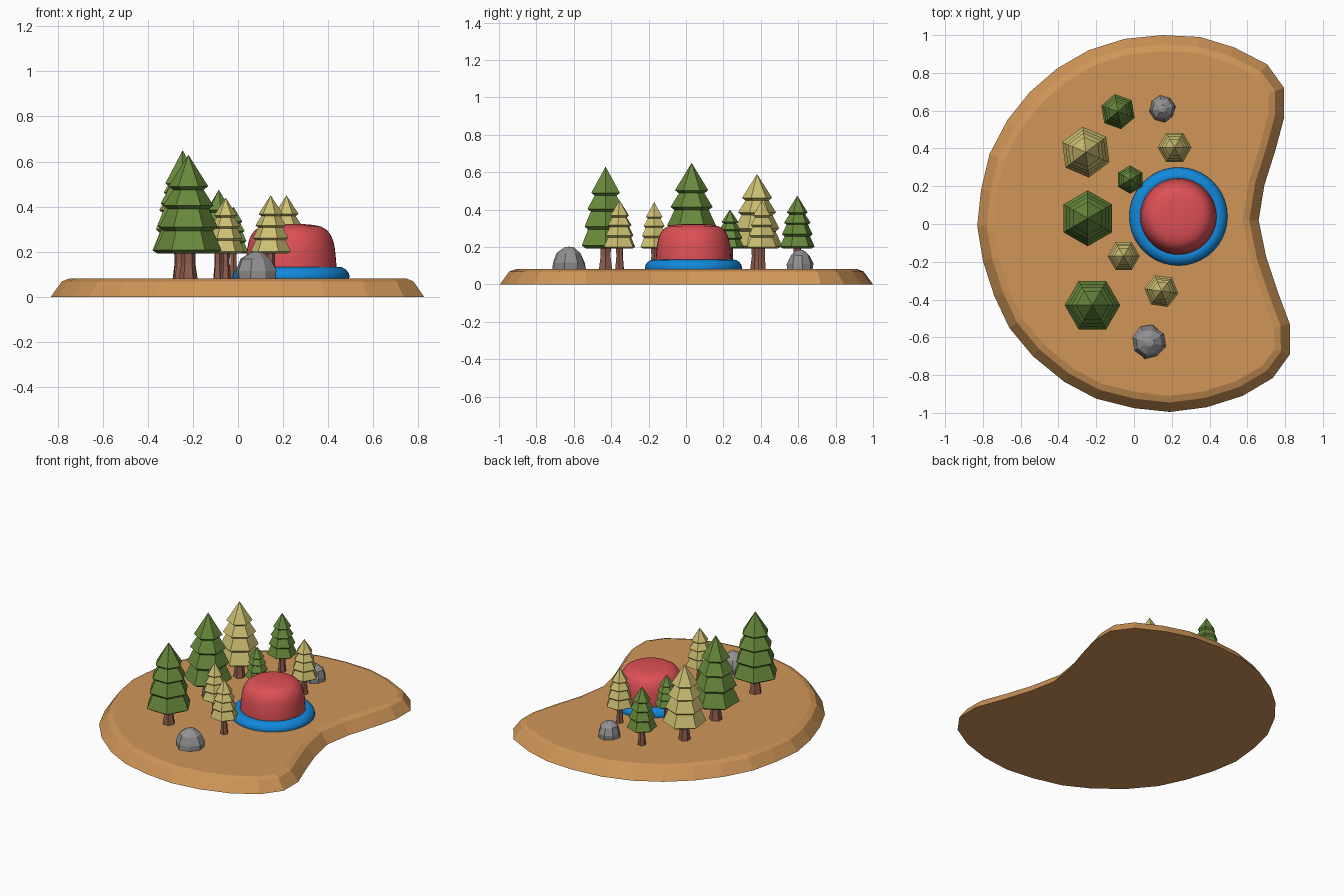
import bpy, bmesh, math, random
from mathutils import Vector

if "Cube" in bpy.data.objects:
    bpy.data.objects.remove(bpy.data.objects["Cube"])

random.seed(4)


def material(name, r, g, b):
    m = bpy.data.materials.new(name)
    lin = [((c / 255 + 0.055) / 1.055) ** 2.4 for c in (r, g, b)]
    m.diffuse_color = (*lin, 1)
    m.use_nodes = True
    m.node_tree.nodes["Principled BSDF"].inputs["Base Color"].default_value = m.diffuse_color
    return m


TAN = material("sandy earth", 208, 150, 88)
GREEN = material("dark green", 104, 138, 60)
YELLOW = material("dry yellow", 205, 192, 114)
BARK = material("bark brown", 142, 92, 78)
RED = material("red", 221, 80, 86)
BLUE = material("blue", 18, 136, 218)
GREY = material("stone grey", 146, 146, 148)


def from_rings(name, rings, mat, smooth=False):
    """Skin a stack of equal-length point rings and cap both ends."""
    bm = bmesh.new()
    loops = [[bm.verts.new(p) for p in ring] for ring in rings]
    for a, b in zip(loops, loops[1:]):
        n = len(a)
        for i in range(n):
            j = (i + 1) % n
            bm.faces.new((a[i], a[j], b[j], b[i]))
    bm.faces.new(loops[0])
    bm.faces.new(loops[-1])
    bmesh.ops.remove_doubles(bm, verts=bm.verts, dist=1e-5)
    bmesh.ops.recalc_face_normals(bm, faces=bm.faces)
    me = bpy.data.meshes.new(name)
    bm.to_mesh(me)
    bm.free()
    me.materials.append(mat)
    ob = bpy.data.objects.new(name, me)
    bpy.context.collection.objects.link(ob)
    if smooth:
        bpy.ops.object.select_all(action='DESELECT')
        ob.select_set(True)
        bpy.context.view_layer.objects.active = ob
        bpy.ops.object.shade_smooth_by_angle(angle=math.radians(40))
    return ob


def lathe(name, x, y, profile, sides, mat, turn=0, smooth=False, jitter=0):
    rings = []
    for r, z in profile:
        ring = []
        for i in range(sides):
            a = math.radians(turn) + math.tau * i / sides
            k = r * (1 + random.uniform(-jitter, jitter))
            dz = random.uniform(-jitter, jitter) * r * 0.7
            ring.append((x + k * math.cos(a), y + k * math.sin(a), z + dz))
        rings.append(ring)
    return from_rings(name, rings, mat, smooth)


# Kidney-shaped ground slab with a sloped, softened rim
outline = [Vector(p) for p in [
    (.15, 1), (.35, .99), (.53, .935), (.705, .845), (.795, .72), (.795, .565),
    (.75, .395), (.69, .205), (.66, .02), (.70, -.175), (.76, -.355),
    (.825, -.53), (.825, -.69), (.735, -.815), (.575, -.91), (.385, -.97),
    (.19, -.995), (0, -.975), (-.2, -.925), (-.37, -.835), (-.535, -.70),
    (-.66, -.55), (-.74, -.38), (-.80, -.195), (-.83, -.01), (-.81, .18),
    (-.765, .37), (-.67, .55), (-.55, .70), (-.405, .825), (-.24, .92),
    (-.05, .98)]]


def inset(points, d, z):
    out = []
    n = len(points)
    for i, p in enumerate(points):
        t = (points[(i + 1) % n] - points[i - 1]).normalized()
        out.append((p.x + t.y * d, p.y - t.x * d, z))
    return out


from_rings("ground", [inset(outline, 0, 0), inset(outline, .05, .069),
                      inset(outline, .085, .082)], TAN)

# Round blue ring and red dome
CX, CY = .235, .04
lathe("blue_ring", CX, CY, [(.255, .075), (.26, .088), (.256, .105), (.244, .121),
      (.226, .131), (.208, .133), (.19, .125), (.18, .1)], 40, BLUE, smooth=True)
lathe("red_dome", CX, CY, [(.198, .08), (.202, .13), (.199, .17), (.195, .21),
      (.188, .245), (.177, .273), (.160, .296), (.135, .311), (.1, .319),
      (.05, .323), (0, .324)], 40, RED, smooth=True)

# Layered six-sided conifers: x, y, radius, top height, turn, colour
trees = [
    (-.245, .03, .148, .65, 30, GREEN), (-.22, -.43, .147, .63, 0, GREEN),
    (-.255, .38, .135, .59, 37, YELLOW), (-.085, .595, .094, .475, 40, GREEN),
    (.215, .405, .089, .45, 0, YELLOW), (-.02, .235, .075, .40, 30, GREEN),
    (-.055, -.17, .085, .44, 0, YELLOW), (.145, -.355, .09, .45, -8, YELLOW)]
tiers = [(.82, 0), (1, .035), (.74, .23), (.88, .27), (.62, .45), (.76, .485),
         (.46, .645), (.6, .68), (0, 1)]
for n, (x, y, r, top, turn, mat) in enumerate(trees, 1):
    low = .192
    lathe(f"foliage_{n}", x, y, [(k * r, low + t * (top - low)) for k, t in tiers],
          6, mat, turn)
    lathe(f"trunk_{n}", x, y, [(.28 * r, .078), (.21 * r, .15), (.23 * r, .215)],
          6, BARK, turn)

# Faceted boulders
for n, (x, y, r, h, turn) in enumerate([(.15, .61, .073, .105, 10),
                                        (.08, -.625, .093, .122, 30)], 1):
    lathe(f"rock_{n}", x, y, [(r * .97, .07), (r * .95, .08 + h * .3),
          (r * .72, .08 + h * .72), (r * .28, .08 + h * .97), (0, .08 + h)],
          8, GREY, turn, jitter=.08)
